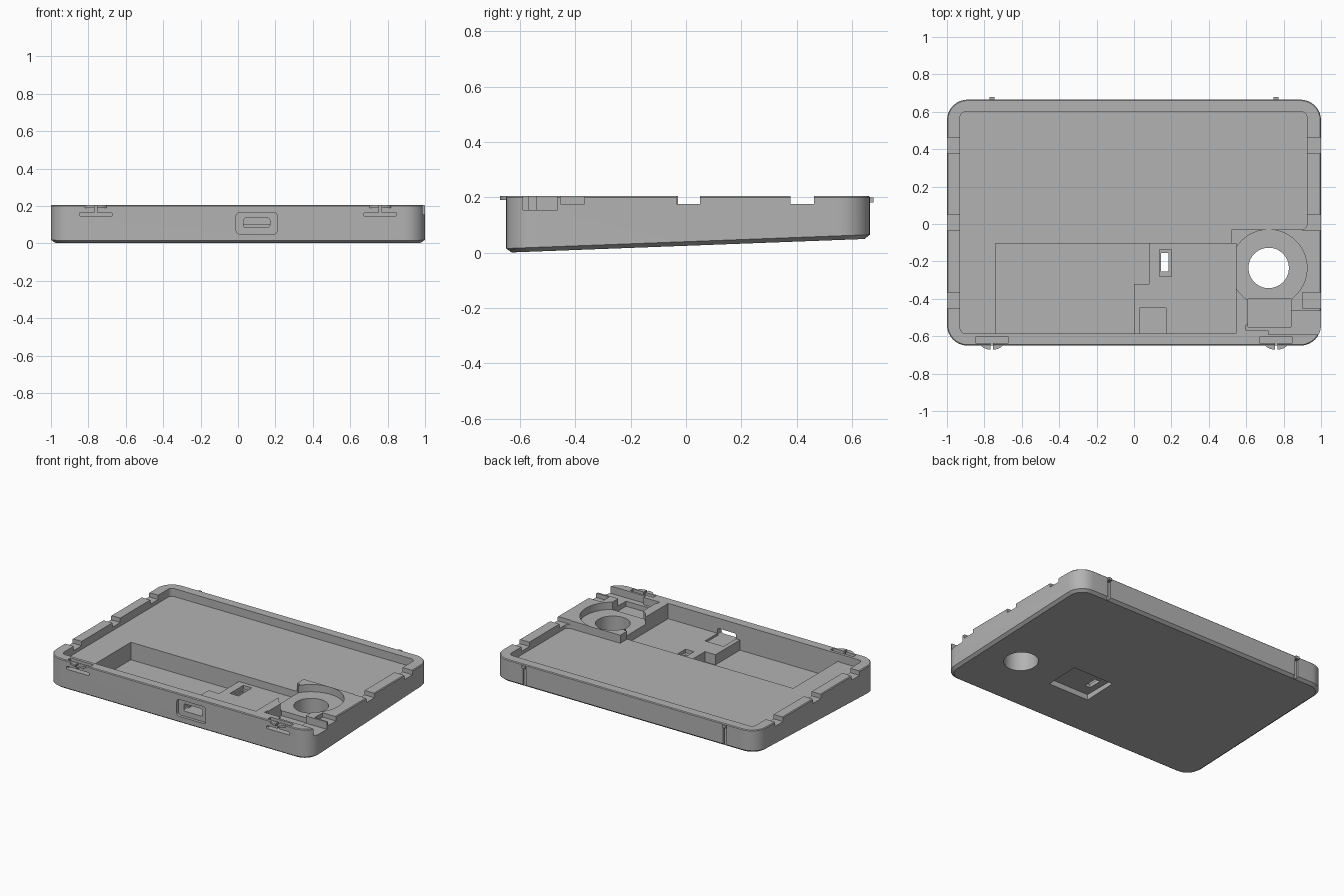
import bpy, bmesh, math
from mathutils import Vector

cube = bpy.data.objects.get("Cube")
if cube:
    bpy.data.objects.remove(cube, do_unlink=True)

grey = bpy.data.materials.new("matte grey")
grey.use_nodes = True
grey.diffuse_color = (0.45, 0.45, 0.45, 1)
grey.node_tree.nodes["Principled BSDF"].inputs["Base Color"].default_value = grey.diffuse_color

TOP, FRONT, BACK, RIM = 0.205, -0.65, 0.665, -0.585
MAIN, PLATFORM, DEEP, HIGH = 0.15, 0.1, 0.03, 0.4


def rounded(points, r=0.0, steps=8):
    """Round every corner of an outline; a third value overrides the radius."""
    out = []
    n = len(points)
    for i, p in enumerate(points):
        rad = p[2] if len(p) > 2 else r
        c = Vector(p[:2])
        if not rad:
            out.append(c)
            continue
        u = (Vector(points[i - 1][:2]) - c).normalized()
        v = (Vector(points[(i + 1) % n][:2]) - c).normalized()
        centre = c + (u + v) * rad
        for k in range(steps + 1):
            a = k / steps * math.pi / 2
            out.append(centre - v * rad * math.cos(a) - u * rad * math.sin(a))
    return out


def rect(x0, x1, y0, y1, r=0.0):
    return rounded([(x0, y0), (x1, y0), (x1, y1), (x0, y1)], r)


def circle(x, y, r, n=64):
    return [Vector((x + r * math.cos(2 * math.pi * i / n),
                    y + r * math.sin(2 * math.pi * i / n))) for i in range(n)]


def loft(name, loops):
    """Skin a stack of equal-length loops of 3D points into a closed solid."""
    bm = bmesh.new()
    rings = [[bm.verts.new(p) for p in loop] for loop in loops]
    n = len(rings[0])
    for a, b in zip(rings, rings[1:]):
        for i in range(n):
            j = (i + 1) % n
            bm.faces.new((a[i], a[j], b[j], b[i]))
    bm.faces.new(rings[0][::-1])
    bm.faces.new(rings[-1])
    bmesh.ops.recalc_face_normals(bm, faces=bm.faces)
    mesh = bpy.data.meshes.new(name)
    bm.to_mesh(mesh)
    bm.free()
    mesh.materials.append(grey)
    obj = bpy.data.objects.new(name, mesh)
    bpy.context.collection.objects.link(obj)
    return obj


def prism(name, outline, lo, hi, facing_front=False):
    if facing_front:
        return loft(name, [[(p.x, d, p.y) for p in outline] for d in (lo, hi)])
    return loft(name, [[(p.x, p.y, d) for p in outline] for d in (lo, hi)])


def combine(target, tool, operation="DIFFERENCE"):
    tool.hide_render = True
    mod = target.modifiers.new("shape", "BOOLEAN")
    mod.operation = operation
    mod.solver = "EXACT"
    mod.object = tool
    bpy.context.view_layer.objects.active = target
    bpy.ops.object.modifier_apply(modifier=mod.name)
    bpy.data.objects.remove(tool, do_unlink=True)


def underside(y):
    return 0.05 * (y - FRONT) / (BACK - FRONT)


# Case shell: wedge-shaped, chamfered along the sloping bottom edge
outer = rect(-1, 1, FRONT, BACK, 0.11)
inner = rect(-0.98, 0.98, FRONT + 0.02, BACK - 0.02, 0.09)
lip = rect(-0.995, 0.995, FRONT + 0.005, BACK - 0.005, 0.105)
case = loft("case_tray", [
    [(p.x, p.y, underside(p.y)) for p in inner],
    [(p.x, p.y, underside(p.y) + 0.015) for p in outer],
    [(p.x, p.y, TOP - 0.005) for p in outer],
    [(p.x, p.y, TOP) for p in lip]])


def cut(outline, lo, hi=HIGH, facing_front=False):
    combine(case, prism("cutter", outline, lo, hi, facing_front))


# Shallow main pocket, leaving the raised block in the front right corner
cut(rounded([(-0.93, RIM, 0.03), (0.545, RIM), (0.545, -0.105), (0.52, -0.105),
             (0.52, -0.03), (0.925, -0.03, 0.03), (0.925, 0.6, 0.03),
             (-0.93, 0.6, 0.03)]), MAIN)

# Electronics platform and the deeper battery bay beside it
cut(rect(-0.74, 0.545, RIM, -0.105), PLATFORM)
cut(rounded([(-0.74, RIM), (0, RIM), (0, -0.32), (0.08, -0.32),
             (0.08, -0.105), (-0.74, -0.105)]), DEEP)

# Connector bed, switch slot and the square recess beneath
cut(rect(0.03, 0.17, RIM, -0.45), 0.085)
cut(rect(0.1, 0.41, -0.33, -0.09), -0.1, 0.05)
cut(rect(0.135, 0.2, -0.28, -0.135), 0.075)
cut(rect(0.145, 0.185, -0.255, -0.155), -0.1)

# Front port with its recessed surround
cut(rect(-0.01, 0.21, 0.05, 0.165, 0.02), -0.8, -0.63, True)
cut(rect(0.03, 0.17, 0.085, 0.135, 0.012), -0.8, -0.57, True)

# Round seat, through hole and cable channel in the corner block
cut(circle(0.72, -0.235, 0.205), 0.155)
cut(circle(0.72, -0.235, 0.108), -0.1)
cut(rect(0.61, 0.84, -0.55, -0.4), 0.12)
cut(rect(0.6, 0.725, -0.57, -0.54), 0.155)
cut(rect(0.72, 1.1, -0.59, -0.465), 0.155)

# Side wall notches
for y in (0.42, 0.008, -0.41):
    cut(rect(-1.1, -0.92, y - 0.043, y + 0.043), 0.175)
    cut(rect(0.9, 1.1, y - 0.043, y + 0.043), 0.175)

# Front latches and rear pegs, two of each
for x in (-0.76, 0.76):
    cut(rect(x - 0.088, x + 0.088, -0.635, -0.605), 0.145)
    cut(rect(x - 0.088, x + 0.088, 0.145, 0.165, 0.009), -0.8, -0.61, True)
    tab = [Vector((x + 0.06 * math.cos(a), -0.64 + 0.032 * math.sin(a)))
           for a in [math.pi + math.pi * i / 16 for i in range(17)]]
    combine(case, prism("latch_tab", tab, 0.19, TOP - 0.001), "UNION")
    cut(rect(x - 0.006, x + 0.006, -0.8, -0.61), 0.155)
    cut(rect(x - 0.013, x + 0.013, 0.65, 0.8), -0.1, 0.18)
    combine(case, prism("rear_peg", rect(x - 0.013, x + 0.013, 0.64, 0.678),
                        0.182, 0.2), "UNION")

# Crisp edges with smooth rounded corners
bpy.ops.object.select_all(action="DESELECT")
case.select_set(True)
bpy.context.view_layer.objects.active = case
bpy.ops.object.shade_smooth_by_angle(angle=math.radians(30))
